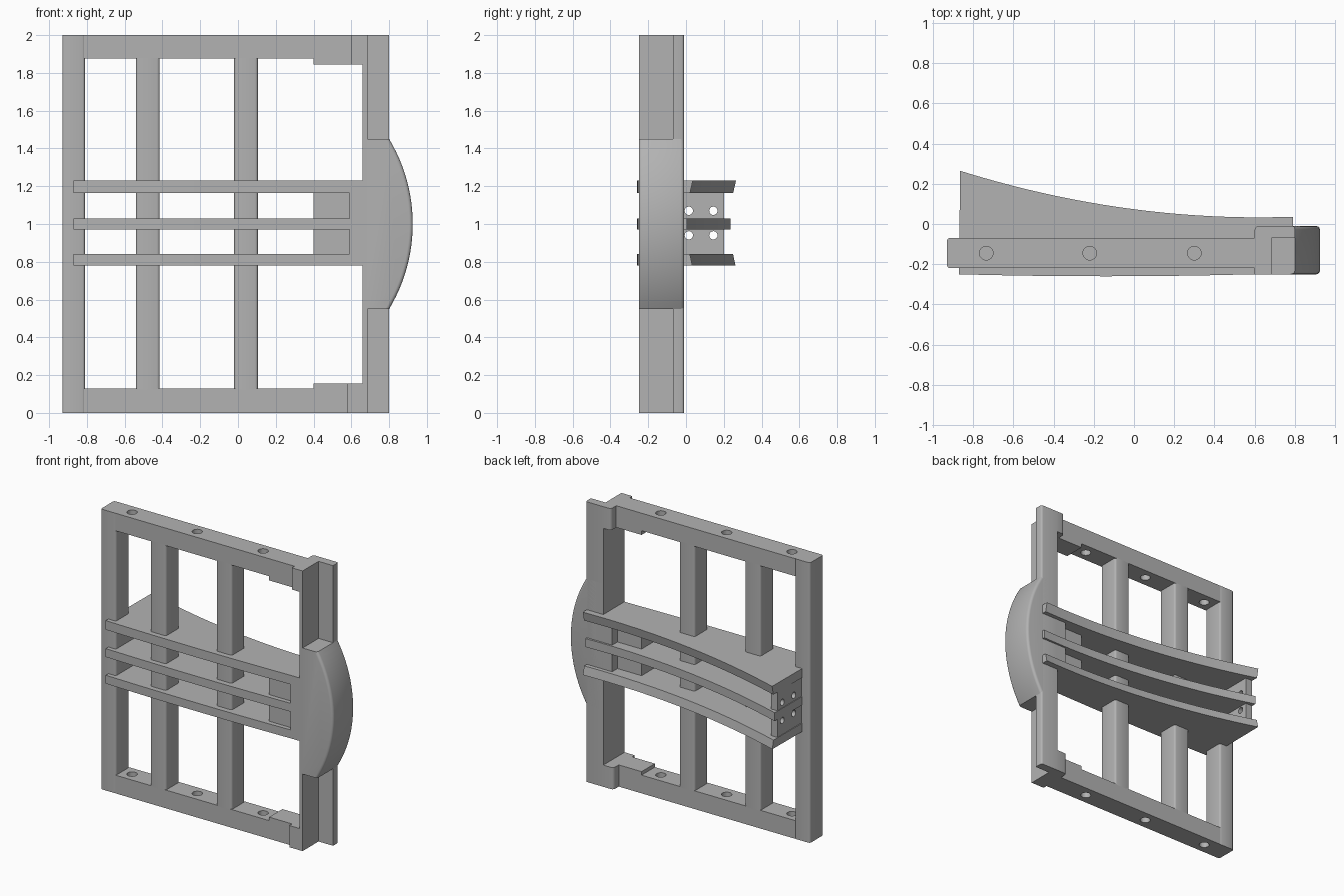
import bpy, bmesh, math

cube = bpy.data.objects.get("Cube")
if cube:
    bpy.data.objects.remove(cube, do_unlink=True)

grey = bpy.data.materials.new("plain grey")
grey.use_nodes = True
grey.diffuse_color = (0.45, 0.45, 0.45, 1)
grey.node_tree.nodes["Principled BSDF"].inputs["Base Color"].default_value = (0.45, 0.45, 0.45, 1)

FRONT, BACK = -0.22, -0.07          # depth of the thin bars
DEEP_FRONT, DEEP_BACK = -0.25, -0.01  # depth of the thick post


def prism(name, outline, lo, hi, axis="z", bevel=0, pick=None):
    """Extrude an outline along an axis; bevel the edges that pick accepts."""
    place = {"z": lambda a, b, c: (a, b, c), "y": lambda a, b, c: (a, c, b),
             "x": lambda a, b, c: (c, a, b)}[axis]
    bm = bmesh.new()
    face = bm.faces.new([bm.verts.new(place(a, b, lo)) for a, b in outline])
    step = place(0, 0, hi - lo)
    top = bmesh.ops.extrude_face_region(bm, geom=[face])
    for v in (g for g in top["geom"] if isinstance(g, bmesh.types.BMVert)):
        v.co.x += step[0]
        v.co.y += step[1]
        v.co.z += step[2]
    bmesh.ops.recalc_face_normals(bm, faces=bm.faces)
    if bevel:
        edges = [e for e in bm.edges if pick(*(v.co for v in e.verts))]
        bmesh.ops.bevel(bm, geom=edges, offset=bevel, segments=3, profile=0.5, affect="EDGES")
    mesh = bpy.data.meshes.new(name)
    bm.to_mesh(mesh)
    bm.free()
    mesh.materials.append(grey)
    obj = bpy.data.objects.new(name, mesh)
    bpy.context.collection.objects.link(obj)
    return obj


def box(name, x, y, z, bevel=0, pick=None):
    outline = [(x[0], y[0]), (x[1], y[0]), (x[1], y[1]), (x[0], y[1])]
    return prism(name, outline, z[0], z[1], "z", bevel, pick)


def upright(a, b):
    return abs(a.z - b.z) > 0.05


def drill(target, centres, radius, lo, hi, axis):
    """Cut round holes through a part."""
    for i, (a, b) in enumerate(centres):
        ring = [(a + radius * math.cos(t * math.tau / 24), b + radius * math.sin(t * math.tau / 24))
                for t in range(24)]
        cutter = prism(f"{target.name}_hole_cutter_{i + 1}", ring, lo, hi, axis)
        cutter.hide_render = True
        cutter.hide_viewport = True
        cutter.display_type = "WIRE"
        cut = target.modifiers.new("hole", "BOOLEAN")
        cut.operation, cut.object, cut.solver = "DIFFERENCE", cutter, "EXACT"


parts = []

# Upright bars of the open frame
parts.append(box("outer_post", (-0.93, -0.81), (FRONT, BACK), (0, 2), 0.014, upright))
for name, x in (("outer_bar", (-0.54, -0.415)), ("inner_bar", (-0.02, 0.105))):
    parts.append(box(name, x, (FRONT, BACK), (0.125, 1.88), 0.014, upright))

# Top and bottom rails with holes, end pads and corner blocks
for name, z, pad, corner, inner in (
        ("top", (1.875, 2), (1.845, 1.875), (1.845, 2), 0.60),
        ("bottom", (0, 0.13), (0.13, 0.155), (0, 0.155), 0.58)):
    rail = box(f"{name}_rail", (-0.815, 0.62), (FRONT, BACK), z)
    drill(rail, [(x, -0.145) for x in (-0.735, -0.22, 0.30)], 0.034, z[0] - 0.1, z[1] + 0.1, "z")
    parts.append(rail)
    parts.append(box(f"{name}_rail_pad", (0.40, 0.62), (FRONT, BACK), pad))
    parts.append(box(f"{name}_corner_block", (inner, 0.67), (DEEP_FRONT, DEEP_BACK), corner, 0.02,
                     lambda a, b: upright(a, b) and a.x < 0.65 and a.y > -0.1))

# Thick post with a stepped outer side
stepped = [(0.66, DEEP_FRONT), (0.685, DEEP_FRONT), (0.685, BACK), (0.80, BACK),
           (0.80, DEEP_BACK), (0.66, DEEP_BACK)]
parts.append(prism("stepped_post", stepped, 0, 2, "z", 0.014,
                   lambda a, b: upright(a, b) and a.y > -0.05 and a.x > 0.7))

# Bowed grip on the post
half, bulge = 0.45, 0.125
radius = (half ** 2 + bulge ** 2) / (2 * bulge)
sweep = math.asin(half / radius)
bow = [(0.925 - radius + radius * math.cos(t), 1 + radius * math.sin(t))
       for t in (sweep * (i / 12 - 1) for i in range(25))]
grip = [(0.67, 1 + half), (0.67, 1 - half)] + bow
parts.append(prism("bowed_grip", grip, DEEP_FRONT, DEEP_BACK, "y", 0.018,
                   lambda a, b: abs(a.y - b.y) < 0.01 and min(a.x, b.x) > 0.79))

# Hub joining the shelves to the post, and the short bar beside it
parts.append(box("shelf_hub", (0.59, 0.675), (DEEP_FRONT, DEEP_BACK), (0.78, 1.23)))
parts.append(box("hub_bar", (0.40, 0.60), (FRONT, BACK), (0.80, 1.21)))


# Three shelves with a dished, sweeping back edge
def back_edge(x):
    return 0.033 + 0.105 * (x - 0.62) ** 2


def front_edge(x):
    return -0.25 - 0.01 * (1 - ((x + 0.14) / 0.73) ** 2)


sweep_x = [-0.865 + 1.655 * i / 28 for i in range(29)]
front_x = [-0.87 + 1.46 * i / 14 for i in range(15)]
shelf_outline = ([(x, front_edge(x)) for x in front_x] + [(0.59, -0.1), (0.79, -0.1)]
                 + [(x, back_edge(x)) for x in reversed(sweep_x)])
for name, lo, hi in (("lower_shelf", 0.78, 0.84), ("middle_shelf", 0.97, 1.03),
                     ("upper_shelf", 1.165, 1.23)):
    shelf = prism(name, shelf_outline, lo, hi)
    for v in shelf.data.vertices:
        if v.co.y > 0:
            v.co.y -= 0.03 * (1 - ((v.co.z - 1) / 0.23) ** 2)
    parts.append(shelf)

# End plate closing the shelves, with four holes
plate = box("end_plate", (-0.862, -0.81), (-0.10, 0.20), (0.80, 1.21))
drill(plate, [(y, z) for y in (0.015, 0.145) for z in (0.94, 1.07)], 0.022, -1, -0.7, "x")
parts.append(plate)

# Smooth shading with sharp corners kept
bpy.ops.object.select_all(action="DESELECT")
for obj in parts:
    obj.select_set(True)
bpy.context.view_layer.objects.active = parts[0]
bpy.ops.object.shade_smooth_by_angle(angle=math.radians(32))
